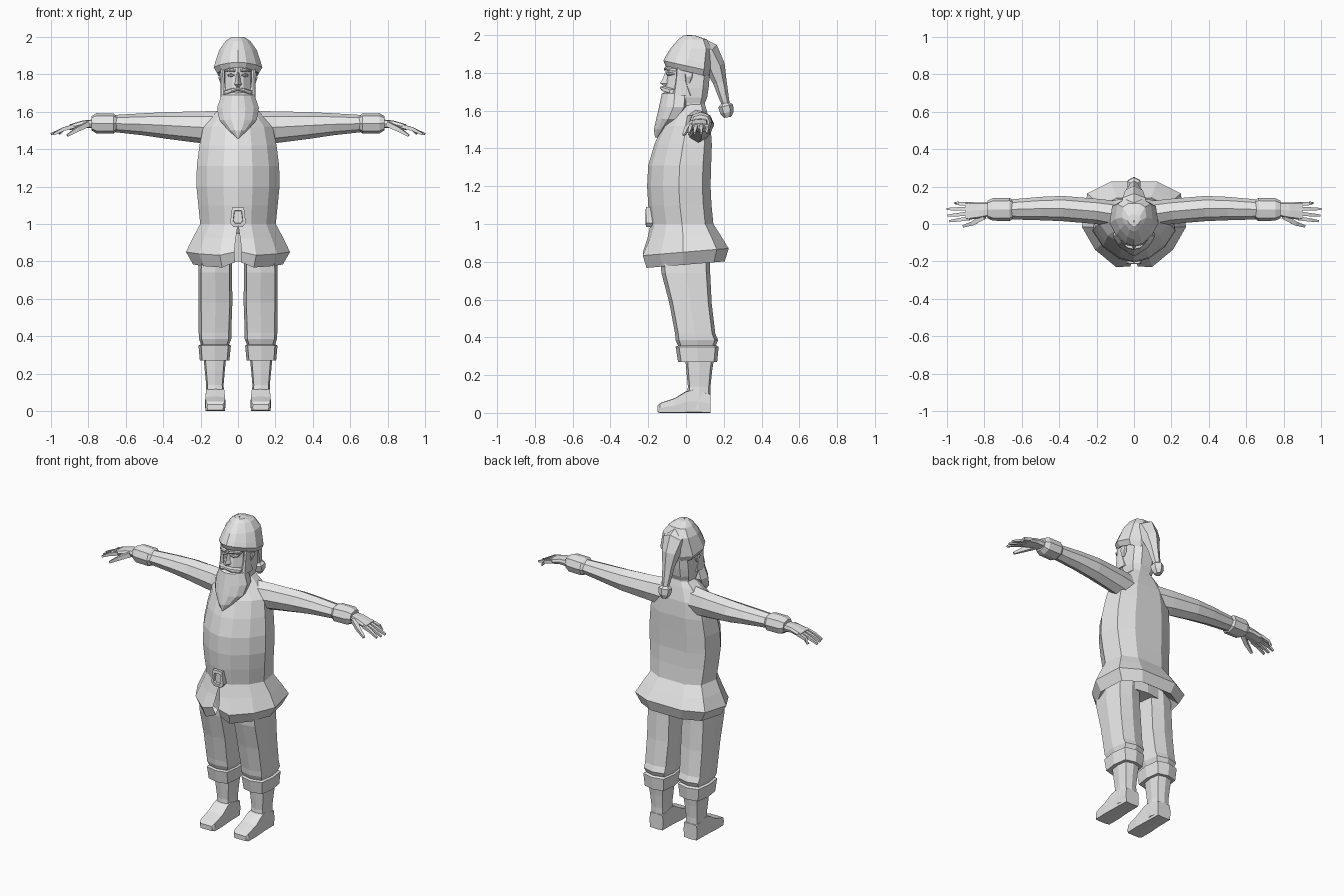
import bpy, bmesh, math
from mathutils import Vector

grey = bpy.data.materials.new("plain_grey")
grey.diffuse_color = (0.8, 0.8, 0.8, 1)


def make(name, grids, mirror=True):
    """Build flat-shaded lofts; each grid is (rings, closed, cap)."""
    bm = bmesh.new()
    for sx in ((1, -1) if mirror else (1,)):
        for rings, closed, cap in grids:
            vs = [[bm.verts.new((p[0] * sx, p[1], p[2])) for p in r] for r in rings]
            n = len(vs[0])
            for a, b in zip(vs, vs[1:]):
                for i in range(n if closed else n - 1):
                    j = (i + 1) % n
                    bm.faces.new((a[i], a[j], b[j], b[i]))
            if cap:
                bm.faces.new(vs[0])
                bm.faces.new(vs[-1])
    bmesh.ops.remove_doubles(bm, verts=bm.verts, dist=0.0004)
    bmesh.ops.recalc_face_normals(bm, faces=bm.faces)
    me = bpy.data.meshes.new(name)
    bm.to_mesh(me)
    bm.free()
    me.materials.append(grey)
    ob = bpy.data.objects.new(name, me)
    bpy.context.collection.objects.link(ob)
    return ob


def half(z, w, yf, yb, k=0.0):
    """Half of a horizontal section, front centre to back centre, tilted by k."""
    d = yb - yf
    pts = [(0, yf), (.35 * w, yf + .06 * d), (.75 * w, yf + .25 * d), (w, yf + .5 * d),
           (.9 * w, yf + .87 * d), (.45 * w, yb), (0, yb)]
    return [(x, y, z + k * y) for x, y in pts]


def ring(axis, pos, a0, a1, b0, b1, diag=0.84):
    """Boxy eight-sided section across an axis, filling the given extents."""
    out = []
    for u, v in ((1, 0), (diag, diag), (0, 1), (-diag, diag),
                 (-1, 0), (-diag, -diag), (0, -1), (diag, -diag)):
        a = (a0 + a1) / 2 + u * (a1 - a0) / 2
        b = (b0 + b1) / 2 + v * (b1 - b0) / 2
        out.append({"x": (pos, a, b), "y": (a, pos, b), "z": (a, b, pos)}[axis])
    return out


def loft(axis, rows, diag=0.84):
    return ([ring(axis, *r, diag) for r in rows], True, True)


def tube(points, radii, sides):
    """Tapered tube through points."""
    pts = [Vector(p) for p in points]
    rings = []
    for i, p in enumerate(pts):
        t = (pts[min(i + 1, len(pts) - 1)] - pts[max(i - 1, 0)]).normalized()
        side = t.cross(Vector((0, 0, 1)) if abs(t.z) < .7 else Vector((0, 1, 0))).normalized()
        up = side.cross(t)
        rings.append([p + radii[i] * (side * math.cos(a) + up * math.sin(a))
                      for a in (2 * math.pi * (k + .5) / sides for k in range(sides))])
    return (rings, True, True)


# Coat with flared hem, split at the front below the belt
coat = [half(.83, .19, -.17, .15, .083),
        half(.785, .24, -.235, .205, .083),
        half(.852, .278, -.258, .226, .083),
        half(.93, .24, -.215, .185, .04),
        half(1.0, .202, -.187, .145),
        half(1.1, .212, -.2, .135),
        half(1.2, .222, -.206, .13),
        half(1.31, .22, -.2, .133),
        half(1.42, .206, -.168, .137),
        half(1.52, .185, -.125, .13),
        half(1.6, .115, -.07, .11),
        half(1.635, .075, -.05, .1)]
for row, x, dy, dz in ((0, .025, 0, 0), (1, .016, .03, .03), (2, .02, .03, .02), (3, .012, .01, 0)):
    p = coat[row][0]
    coat[row][0] = (x, p[1] + dy, p[2] + dz)
make("coat", [(coat, False, False)])

# Hips closing the underside of the coat
make("hips", [loft("z", [(.8, -.19, .19, -.13, .13), (.95, -.18, .18, -.15, .13)])], False)

# Belt buckle frame
buckle = [[(sx * w, y, 1.037 + sz * h) for sx, sz in
           ((-1, -.6), (-.75, 1), (.75, 1), (1, -.6), (.6, -1), (-.6, -1))]
          for w, h, y in ((.042, .052, -.17), (.042, .052, -.212), (.026, .034, -.214),
                          (.024, .032, -.198))]
make("buckle", [(buckle, True, True)], False)

# Sleeves, cuffs and hands
make("sleeves", [loft("x", [(.06, -.03, .12, 1.41, 1.605), (.2, .0, .135, 1.432, 1.602),
                            (.38, .015, .15, 1.455, 1.598), (.5, .02, .145, 1.473, 1.592),
                            (.67, .025, .13, 1.492, 1.582)], .68)])
make("sleeve_cuffs", [loft("x", [(.645, .03, .125, 1.5, 1.575), (.665, .015, .14, 1.483, 1.59),
                                 (.755, .018, .138, 1.483, 1.592), (.782, .03, .125, 1.5, 1.578)], .75)])
hand = [loft("x", [(.76, .045, .115, 1.512, 1.56), (.83, .03, .115, 1.515, 1.553),
                   (.9, .02, .118, 1.502, 1.532)])]
for y0, y1, tip in ((.03, .015, .985), (.056, .045, .995), (.082, .08, 1.0), (.106, .113, .955)):
    hand.append(tube([(.88, y0, 1.522), (.935, (y0 + y1) / 2, 1.506), (tip, y1, 1.48)],
                     (.015, .013, .008), 4))
hand.append(tube([(.8, .04, 1.535), (.86, .005, 1.505), (.912, -.012, 1.472)], (.02, .016, .009), 4))
make("hands", hand)

# Trousers, rolled cuffs and boots
make("trousers", [loft("z", [(.86, .03, .205, -.14, .125), (.74, .032, .212, -.13, .128),
                             (.58, .03, .211, -.088, .136), (.42, .036, .21, -.058, .155),
                             (.385, .036, .208, -.055, .17), (.362, .045, .2, -.045, .16),
                             (.33, .06, .19, -.03, .145)])])
make("trouser_cuffs", [loft("z", [(.27, .046, .204, -.042, .165), (.35, .038, .211, -.055, .173),
                                  (.357, .05, .198, -.04, .16)])])
make("boot_shafts", [loft("z", [(.3, .062, .185, -.005, .15), (.22, .07, .178, .002, .138),
                                (.14, .077, .17, .01, .13), (.02, .07, .172, .0, .13)])])
make("boot_feet", [loft("y", [(-.152, .078, .165, .005, .036), (-.138, .068, .175, 0, .052),
                              (-.06, .066, .177, 0, .078), (.0, .07, .174, 0, .115),
                              (.04, .072, .172, 0, .125), (.13, .074, .17, 0, .1)], .94)])

# Head with nose, brows, eyes, ears and side hair
make("head", [([half(1.58, .075, -.06, .1), half(1.64, .078, -.08, .1), half(1.67, .086, -.105, .112),
                half(1.72, .088, -.113, .12), half(1.78, .086, -.1, .125),
                half(1.86, .09, -.095, .12)], False, False)])
make("nose", [([[(-.008, -.09, 1.81), (0, -.108, 1.81), (.008, -.09, 1.81)],
                [(-.014, -.1, 1.765), (0, -.125, 1.765), (.014, -.1, 1.765)],
                [(-.02, -.1, 1.745), (0, -.138, 1.745), (.02, -.1, 1.745)],
                [(-.012, -.1, 1.733), (0, -.12, 1.733), (.012, -.1, 1.733)]], True, True)], False)
make("brows", [loft("x", [(.014, -.118, -.08, 1.812, 1.828), (.045, -.112, -.07, 1.816, 1.834),
                          (.07, -.085, -.05, 1.81, 1.824)])])
make("eyes", [loft("x", [(.02, -.105, -.08, 1.792, 1.8), (.038, -.103, -.075, 1.786, 1.804),
                         (.056, -.09, -.06, 1.791, 1.799)])])
make("ears", [loft("z", [(1.745, .075, .092, .0, .02), (1.78, .075, .104, -.005, .035),
                         (1.81, .075, .1, -.005, .035)])])
make("side_hair", [loft("z", [(1.68, .06, .094, -.07, .03), (1.76, .07, .092, -.055, 0),
                              (1.83, .07, .095, -.05, .01)])])

# Moustache and pointed beard
make("moustache", [loft("x", [(0, -.138, -.1, 1.714, 1.73), (.035, -.13, -.08, 1.702, 1.724),
                              (.074, -.088, -.05, 1.69, 1.712)])])
make("beard", [([half(1.705, .07, -.1, 0), half(1.69, .088, -.128, .01),
                 half(1.62, .112, -.143, .01), half(1.555, .1, -.158, -.03),
                 half(1.5, .05, -.17, -.09), half(1.457, .003, -.164, -.15)], False, False)])

# Floppy hat: brim and crown, drooping tail and bobble
make("hat_crown", [([half(1.82, .085, -.09, .1, -.2), half(1.808, .112, -.108, .118, -.25),
                     half(1.838, .13, -.12, .128, -.22), half(1.872, .12, -.108, .13, -.15),
                     half(1.93, .1, -.082, .135), half(1.978, .066, -.04, .11),
                     half(1.998, .035, -.012, .05), half(2.0, .003, .01, .02)], False, False)])
make("hat_tail", [tube([(0, .06, 1.915), (0, .115, 1.895), (0, .155, 1.83), (0, .18, 1.75),
                        (0, .195, 1.69), (0, .213, 1.625)],
                       (.075, .072, .054, .036, .029, .02), 6)], False)
make("bobble", [tube([(0, .207, 1.64), (0, .21, 1.625), (0, .217, 1.59), (0, .221, 1.565)],
                     (.022, .04, .036, .02), 6)], False)
